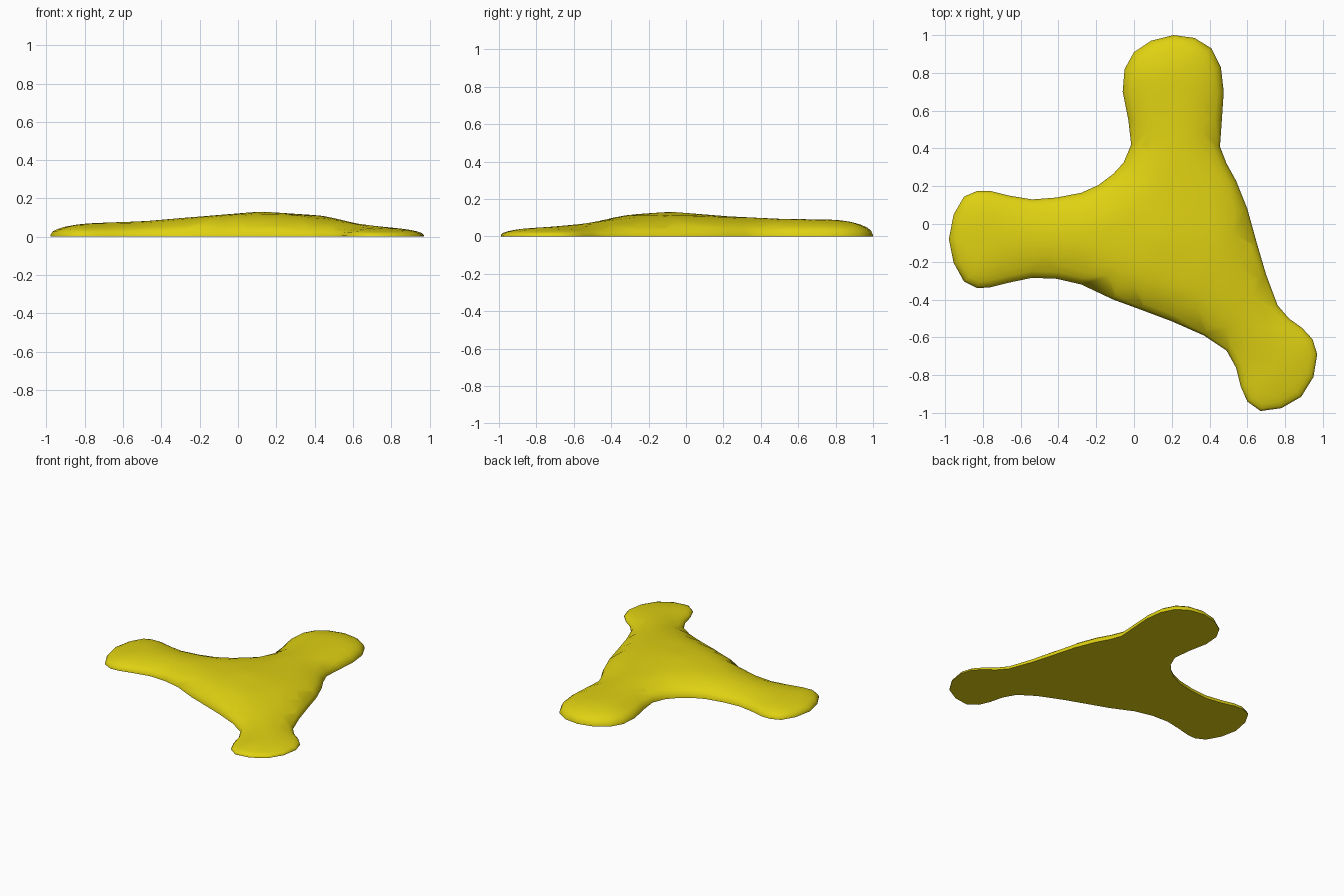
import bpy
import bmesh
import math
from mathutils import Vector, geometry

if "Cube" in bpy.data.objects:
    bpy.data.objects.remove(bpy.data.objects["Cube"])

# Plan outline of the three rounded arms, clockwise from the back tip
OUTLINE = [Vector(p) for p in (
    (.21, 1), (.32, .985), (.41, .93), (.46, .83), (.475, .7), (.465, .55),
    (.455, .41), (.49, .32), (.54, .23), (.6, .08), (.65, -.1), (.7, -.27),
    (.76, -.43), (.82, -.5), (.89, -.55), (.945, -.61), (.97, -.69),
    (.95, -.81), (.885, -.915), (.78, -.975), (.67, -.99), (.6, -.94),
    (.565, -.86), (.54, -.76), (.49, -.67), (.37, -.59), (.2, -.515),
    (.04, -.455), (-.11, -.4), (-.28, -.32), (-.41, -.29), (-.54, -.285),
    (-.66, -.31), (-.76, -.335), (-.83, -.34), (-.9, -.305), (-.955, -.205),
    (-.98, -.08), (-.955, .05), (-.9, .145), (-.83, .175), (-.76, .175),
    (-.66, .15), (-.54, .13), (-.41, .14), (-.28, .165), (-.19, .205),
    (-.11, .265), (-.055, .325), (-.015, .42), (-.03, .55), (-.06, .7),
    (-.05, .82), (0, .91), (.09, .97))]
COUNT = len(OUTLINE)
HUB = Vector((.12, -.08))
LIP = .008
BEVEL = .23

# Arm tip and crest heights at even steps out from the hub
ARMS = [(Vector((.21, 1)), (.132, .108, .094, .09, .085)),
        (Vector((-.98, -.08)), (.132, .107, .083, .07, .066)),
        (Vector((.86, -.87)), (.132, .112, .077, .05, .038))]


def edge_distance(p):
    best = 9.0
    for i, a in enumerate(OUTLINE):
        b = OUTLINE[(i + 1) % COUNT]
        t = max(0, min(1, (p - a).dot(b - a) / (b - a).length_squared))
        best = min(best, (p - a.lerp(b, t)).length)
    return best


def is_inside(p):
    inside = False
    for i, a in enumerate(OUTLINE):
        b = OUTLINE[i - 1]
        if (a.y > p.y) != (b.y > p.y):
            if p.x < a.x + (p.y - a.y) * (b.x - a.x) / (b.y - a.y):
                inside = not inside
    return inside


def crest_height(p):
    """Blend the crest heights of the arms by direction from the hub."""
    ray = p - HUB
    step = min(ray.length / .3, 3.999)
    index = int(step)
    total = weights = 0
    for tip, crest in ARMS:
        facing = ray.normalized().dot((tip - HUB).normalized())
        weight = max(0, facing) ** 2 + .01
        total += weight * (crest[index] + (crest[index + 1] - crest[index]) * (step - index))
        weights += weight
    return total / weights


def top_height(p):
    t = min(1, edge_distance(p) / BEVEL)
    rounding = math.sqrt(max(0, 1 - (1 - t) ** 2))
    return LIP + (crest_height(p) - LIP) * rounding


# Plan points: outline, contour rings along the rounded edge, inner grid
plan = list(OUTLINE)
for offset in (.012, .035, .07):
    for i, p in enumerate(OUTLINE):
        along = (OUTLINE[(i + 1) % COUNT] - OUTLINE[i - 1]).normalized()
        q = p + Vector((along.y, -along.x)) * offset
        if is_inside(q) and edge_distance(q) > offset * .85:
            plan.append(q)
SPACING = .055
for row in range(-18, 19):
    for column in range(-18, 19):
        q = Vector((column + .5 * (row % 2), row)) * SPACING
        if is_inside(q) and edge_distance(q) > .1:
            plan.append(q)
rim = [(i, (i + 1) % COUNT) for i in range(COUNT)]
points, _, triangles, *_ = geometry.delaunay_2d_cdt(plan, rim, [], 1, .0001)

# Domed top, thin side lip and flat underside
bm = bmesh.new()
top = [bm.verts.new((p.x, p.y, top_height(p))) for p in points]
for triangle in triangles:
    bm.faces.new([top[i] for i in triangle])
border = [e for e in bm.edges if e.is_boundary]
lower = bmesh.ops.extrude_edge_only(bm, edges=border)["geom"]
for v in lower:
    if isinstance(v, bmesh.types.BMVert):
        v.co.z = 0
bmesh.ops.holes_fill(bm, edges=[e for e in bm.edges if e.is_boundary], sides=0)
bmesh.ops.recalc_face_normals(bm, faces=bm.faces)
mesh = bpy.data.meshes.new("three_armed_body")
bm.to_mesh(mesh)
bm.free()
body = bpy.data.objects.new("three_armed_body", mesh)
bpy.context.collection.objects.link(body)

# Plain yellow finish
colour = (.74, .64, .006, 1)
yellow = bpy.data.materials.new("yellow")
yellow.use_nodes = True
yellow.diffuse_color = colour
yellow.node_tree.nodes["Principled BSDF"].inputs["Base Color"].default_value = colour
mesh.materials.append(yellow)

bpy.context.view_layer.objects.active = body
body.select_set(True)
bpy.ops.object.shade_smooth_by_angle(angle=math.radians(50))
